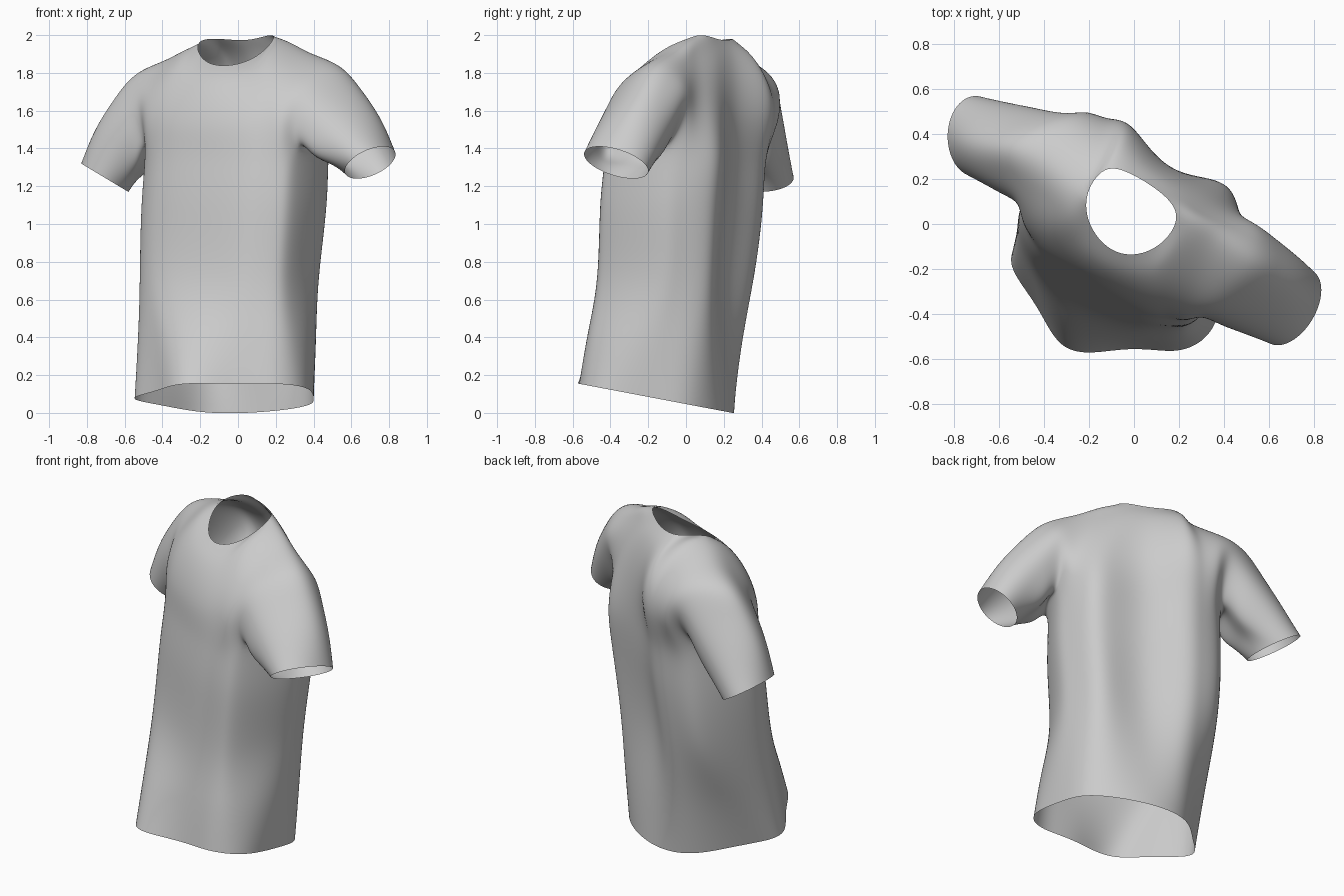
import bpy, bmesh
from math import sin, cos, pi, radians
from mathutils import Vector as V

if "Cube" in bpy.data.objects:
    bpy.data.objects.remove(bpy.data.objects["Cube"])

# Upper torso rings: z, centre x, centre y, half width, half depth, twist (deg)
RINGS = [(0.72, -0.045, -0.055, 0.465, 0.34, -28),
         (1.10, -0.02, -0.022, 0.485, 0.345, -30),
         (1.35, -0.005, 0.0, 0.485, 0.34, -30)]
SEG, ROWS = 20, 3
# Small depth changes: spine hollow and fuller side corners
DEPTH = {10: -.05, 9: .025, 8: .03, 3: -.015, 4: -.025}

# Hem outline seen from above, counter-clockwise from the front
HEM = [(-.20, -.572), (-.04, -.558), (.10, -.562), (.20, -.562), (.30, -.52),
       (.37, -.42), (.395, -.28), (.40, -.13), (.38, .01), (.27, .14),
       (.08, .235), (-.10, .25), (-.24, .19), (-.36, .08), (-.46, -.02),
       (-.53, -.10), (-.545, -.18), (-.50, -.27), (-.42, -.39), (-.33, -.53)]

def spow(a, p):
    return abs(a) ** p * (1 if a >= 0 else -1)

def ring_point(ring, i):
    z, cx, cy, w, d, rot = ring
    a, r = 2 * pi * i / SEG, radians(rot)
    u, v = w * spow(sin(a), 0.68), -d * spow(cos(a), 0.68) + DEPTH.get(i, 0)
    return V((cx + u * cos(r) - v * sin(r), cy + u * sin(r) + v * cos(r), z))

# Neckline and shoulder seam: column -> position
SHOULDER = {-4: V((-.53, .34, 1.80)), -3: V((-.365, .26, 1.875)), -2: V((-.21, .12, 1.955)),
            2: V((.19, .04, 1.995)), 3: V((.355, -.06, 1.915)), 4: V((.52, -.17, 1.845))}
NECK_FRONT = {-1: V((-.18, -.03, 1.87)), 0: V((-.06, -.13, 1.84)), 1: V((.10, -.10, 1.89))}
NECK_BACK = {-1: V((-.13, .24, 1.98)), 0: V((-.02, .225, 1.975)), 1: V((.09, .16, 1.98))}

# How far each yoke column (-4..4) swells out between armpit and shoulder
SWELL = {"front": (.06, .04, .01, 0, 0, 0, .01, .04, .07),
         "back": (.155, .135, .11, .08, .03, -.02, -.01, .06, .13)}

# Sleeve cuffs: side -> centre, forward axis, outward axis
CUFFS = {-1: (V((-.705, .39, 1.245)), V((0, -.18, 0)), V((-.125, 0, .075))),
         1: (V((.70, -.37, 1.325)), V((-.06, -.17, .045)), V((.12, 0, .072)))}

bm = bmesh.new()
new = bm.verts.new

# Body tube from the tilted hem to armpits, raised a little under the arms
hem = [V((x, y, .155 - .19 * (y + .57))) for x, y in HEM]
shapes = [[ring_point(r, i) for i in range(SEG)] for r in RINGS]
shapes = [hem, [a.lerp(b, 0.48) for a, b in zip(hem, shapes[0])]] + shapes
rings = [[new(p) for p in shape] for shape in shapes]
for i, lift in ((4, .05), (5, .07), (6, .05)):
    rings[-1][i].co.z += lift
    rings[-1][-i].co.z += lift
for lo, hi in zip(rings, rings[1:]):
    for i in range(SEG):
        j = (i + 1) % SEG
        bm.faces.new((lo[i], lo[j], hi[j], hi[i]))

# Front and back yoke panels from armpits up to the shoulder seam and neckline
seam = {c: new(p) for c, p in SHOULDER.items()}
panels = {}
back_dir = V((sin(radians(30)), cos(radians(30)), 0))
for side, neck in (("front", NECK_FRONT), ("back", NECK_BACK)):
    sign = 1 if side == "back" else -1
    top = dict(seam)
    top.update({c: new(p) for c, p in neck.items()})
    grid = {}
    for c in range(-4, 5):
        start = rings[-1][c % SEG if side == "front" else (SEG // 2 - c) % SEG]
        grid[c] = [start]
        for k in range(1, ROWS + 1):
            s = k / (ROWS + 1)
            p, t = start.co, top[c].co
            q = p.lerp(t, 1 - cos(s * pi / 2))
            q.z = p.z + (t.z - p.z) * (0.65 * sin(s * pi / 2) + 0.35 * s)
            q += sign * back_dir * SWELL[side][c + 4] * sin(pi * s)
            if side == "back" and c < -1:
                q.z += 0.03 * s
            grid[c].append(new(q))
        grid[c].append(top[c])
    for c in range(-4, 4):
        for k in range(ROWS + 1):
            bm.faces.new((grid[c][k], grid[c + 1][k], grid[c + 1][k + 1], grid[c][k + 1]))
    panels[side] = grid

# Sleeves, bridged from the armhole to the cuff
for side, (centre, fwd, out) in CUFFS.items():
    loop = ([rings[-1][(5 * side) % SEG]] + panels["front"][4 * side][:-1]
            + [seam[4 * side]] + panels["back"][4 * side][-2::-1])
    n = len(loop)
    base = [v.co.copy() for v in loop]
    prev = loop
    for t in (0.3, 0.65, 1.0):
        ring = []
        for k in range(n):
            a = 2 * pi * k / n
            cuff = centre + fwd * sin(a) - out * cos(a)
            lift = out.normalized() * (0.035 * sin(pi * t) * max(0, -cos(a)))
            ring.append(new(base[k].lerp(cuff, t) + lift))
        for k in range(n):
            j = (k + 1) % n
            bm.faces.new((prev[k], prev[j], ring[j], ring[k]))
        prev = ring

bmesh.ops.recalc_face_normals(bm, faces=bm.faces)
mesh = bpy.data.meshes.new("shirt")
bm.to_mesh(mesh)
bm.free()
mesh.shade_smooth()
shirt = bpy.data.objects.new("shirt", mesh)
bpy.context.collection.objects.link(shirt)
sub = shirt.modifiers.new("smooth", 'SUBSURF')
sub.levels = sub.render_levels = 3

# Push the cage outward so the smoothed cloth passes through the designed points
target = [v.co.copy() for v in mesh.vertices]
for _ in range(4):
    dg = bpy.context.evaluated_depsgraph_get()
    dg.update()
    done = [v.co.copy() for v in shirt.evaluated_get(dg).data.vertices[:len(target)]]
    for v, t, d in zip(mesh.vertices, target, done):
        v.co += (t - d) * 0.8
    mesh.update()
    shirt.update_tag()
    bpy.context.view_layer.update()
